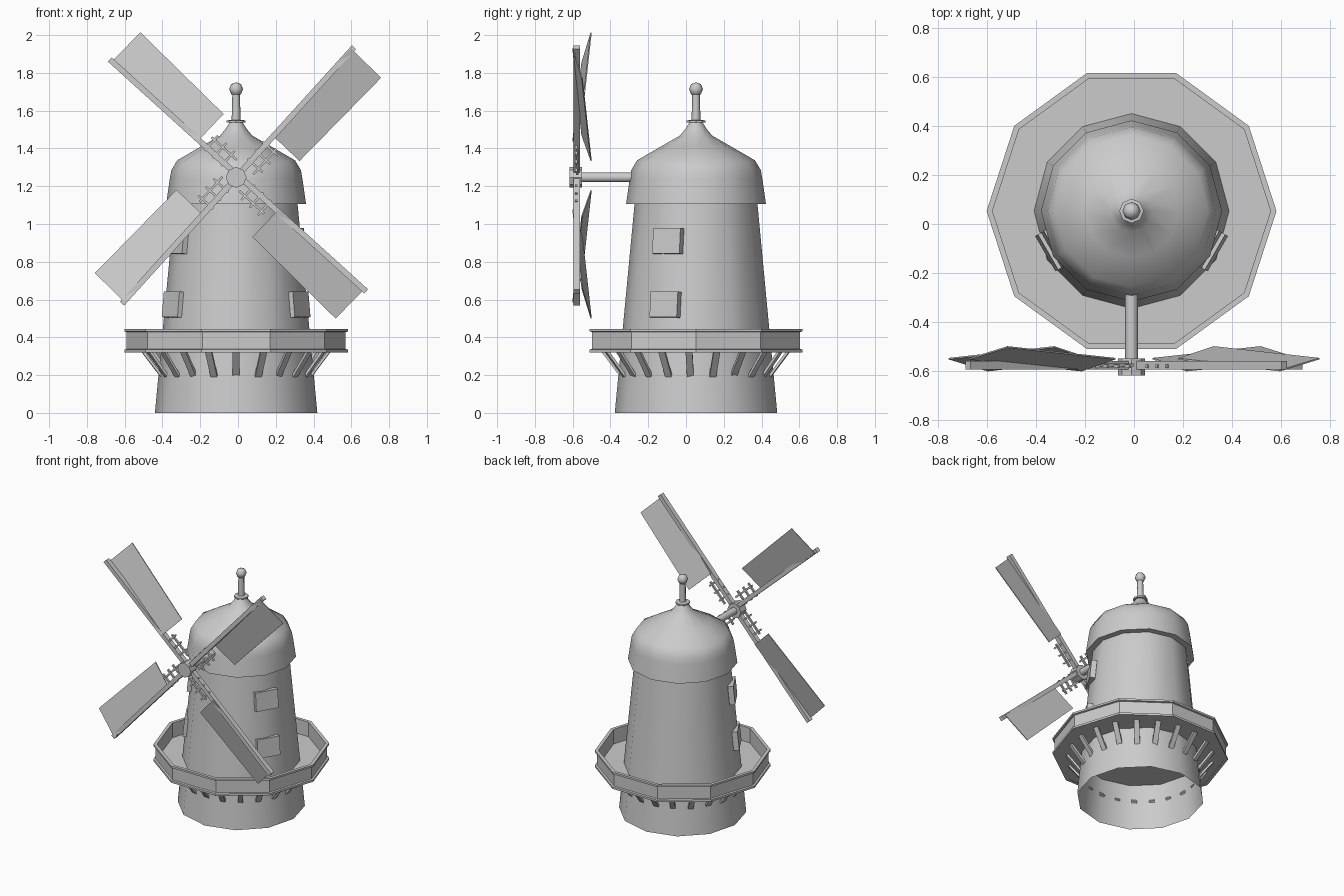
import bpy, bmesh, math
from mathutils import Matrix, Vector

if "Cube" in bpy.data.objects:
    bpy.data.objects.remove(bpy.data.objects["Cube"])

CX, CY = -0.01, 0.053          # tower axis
HUB = Vector((0.0, 0.0, 1.257))


def finish(name, bm, smooth=None, matrix=None):
    bmesh.ops.recalc_face_normals(bm, faces=bm.faces)
    me = bpy.data.meshes.new(name)
    bm.to_mesh(me)
    bm.free()
    ob = bpy.data.objects.new(name, me)
    bpy.context.collection.objects.link(ob)
    if matrix:
        me.transform(matrix)
    if smooth:
        bpy.ops.object.select_all(action='DESELECT')
        ob.select_set(True)
        bpy.context.view_layer.objects.active = ob
        bpy.ops.object.shade_smooth_by_angle(angle=math.radians(smooth))
    return ob


def lathe(name, profile, n, smooth=None, closed=False, matrix=None):
    """Revolve (radius, z) points into n sides; radius 0 makes a pole."""
    bm = bmesh.new()
    rings = []
    for r, z in profile:
        if r == 0:
            rings.append([bm.verts.new((0, 0, z))] * n)
        else:
            rings.append([bm.verts.new((r * math.cos(2 * math.pi * i / n),
                                        r * math.sin(2 * math.pi * i / n), z))
                          for i in range(n)])
    pairs = list(zip(rings, rings[1:]))
    if closed:
        pairs.append((rings[-1], rings[0]))
    for a, b in pairs:
        for i in range(n):
            j = (i + 1) % n
            bm.faces.new(list(dict.fromkeys((a[i], a[j], b[j], b[i]))))
    return finish(name, bm, smooth, matrix or Matrix.Translation((CX, CY, 0)))


def box(name, lo, hi, matrix):
    bm = bmesh.new()
    lo, hi = Vector(lo), Vector(hi)
    bmesh.ops.create_cube(bm, size=1, matrix=Matrix.Translation((lo + hi) / 2)
                          @ Matrix.Diagonal((*(hi - lo), 1)))
    return finish(name, bm, None, matrix)


# Tower (open at the base), cap and finial
lathe("tower", [(0.43, 0), (0.325, 1.11)], 12, 40)
lathe("cap", [(0.32, 1.107), (0.37, 1.107), (0.351, 1.24), (0.343, 1.285), (0.312, 1.337),
              (0.19, 1.408), (0.085, 1.468), (0.055, 1.505), (0.03, 1.545)], 12, 40)
lathe("finial_ring", [(0, 1.535), (0.05, 1.537), (0.05, 1.548), (0, 1.555)], 8)
lathe("finial_post", [(0.024, 1.54), (0.02, 1.69)], 8, 50)
lathe("finial_ball", [(0, 1.675), (0.026, 1.687), (0.037, 1.714), (0.026, 1.741), (0, 1.75)], 8, 50)

# Ten-sided gallery: solid floor and rimmed parapet
lathe("gallery_floor", [(0, 0.322), (0.575, 0.322), (0.575, 0.336), (0, 0.336)], 10)
lathe("gallery_parapet", [(0.592, 0.32), (0.592, 0.335), (0.579, 0.338), (0.579, 0.428),
                          (0.592, 0.431), (0.592, 0.445), (0.568, 0.445), (0.568, 0.32)],
      10, closed=True)

# Slanted brackets under the gallery
for i in range(21):
    a = -math.pi / 2 + 2 * math.pi * i / 21
    m = (Matrix.Translation((CX, CY, 0)) @ Matrix.Rotation(a, 4, 'Z')
         @ Matrix.Translation((0.445, 0, 0.26)) @ Matrix.Rotation(math.radians(37), 4, 'Y'))
    box("gallery_bracket", (-0.007, -0.018, -0.082), (0.007, 0.018, 0.082), m)

# Window shutters, two on each side
for side in (1, -1):
    for z, d in ((0.573, 0.368), (0.91, 0.34)):
        a = math.radians(-30 if side > 0 else 210)
        m = (Matrix.Translation((CX, CY, z)) @ Matrix.Rotation(a, 4, 'Z')
             @ Matrix.Translation((d, side * 0.025, 0)) @ Matrix.Rotation(math.radians(-5.4), 4, 'Y'))
        box("window", (-0.02, -0.083, -0.068), (0.018, 0.083, 0.068), m)

# Shaft and hub
along_y = Matrix.Translation((-0.01, 0, 1.247)) @ Matrix.Rotation(math.pi / 2, 4, 'X')
lathe("shaft", [(0.026, 0.27), (0.026, 0.59)], 10, 40, matrix=along_y)
lathe("hub", [(0, 0.55), (0.055, 0.55), (0.055, 0.618), (0, 0.618)], 8, matrix=along_y)

# Four sails; local frame: x along the spar, y toward the cloth, z to the back
for k in range(4):
    t = math.radians(47.8 + 90 * k)
    c, s = math.cos(t), math.sin(t)
    m = Matrix(((c, s, 0, HUB.x), (0, 0, 1, 0), (s, -c, 0, HUB.z), (0, 0, 0, 1)))
    box("sail_spar", (0, -0.016, -0.595), (0.915, 0.014, -0.56), m)
    # pitched cloth; opposite pairs lean alike
    lean = 0.024 if k % 2 else -0.024
    bm = bmesh.new()
    corners = [(0.28, -0.01, -0.578 - lean), (0.9, -0.01, -0.578 + lean),
               (0.892, 0.214, -0.529 + lean), (0.275, 0.19, -0.529 - lean)]
    front = [bm.verts.new(p) for p in corners]
    back = [bm.verts.new((x, y, z + 0.006)) for x, y, z in corners]
    bm.faces.new(front)
    bm.faces.new(back[::-1])
    for i in range(4):
        j = (i + 1) % 4
        bm.faces.new((front[i], front[j], back[j], back[i]))
    finish("sail_cloth", bm, None, m)
    # short ladder next to the hub
    box("sail_ladder_rail", (0.06, 0.05, -0.583), (0.24, 0.062, -0.569), m)
    for u in (0.1, 0.16, 0.22):
        box("sail_ladder_rung", (u - 0.006, -0.022, -0.588), (u + 0.006, 0.085, -0.574), m)
